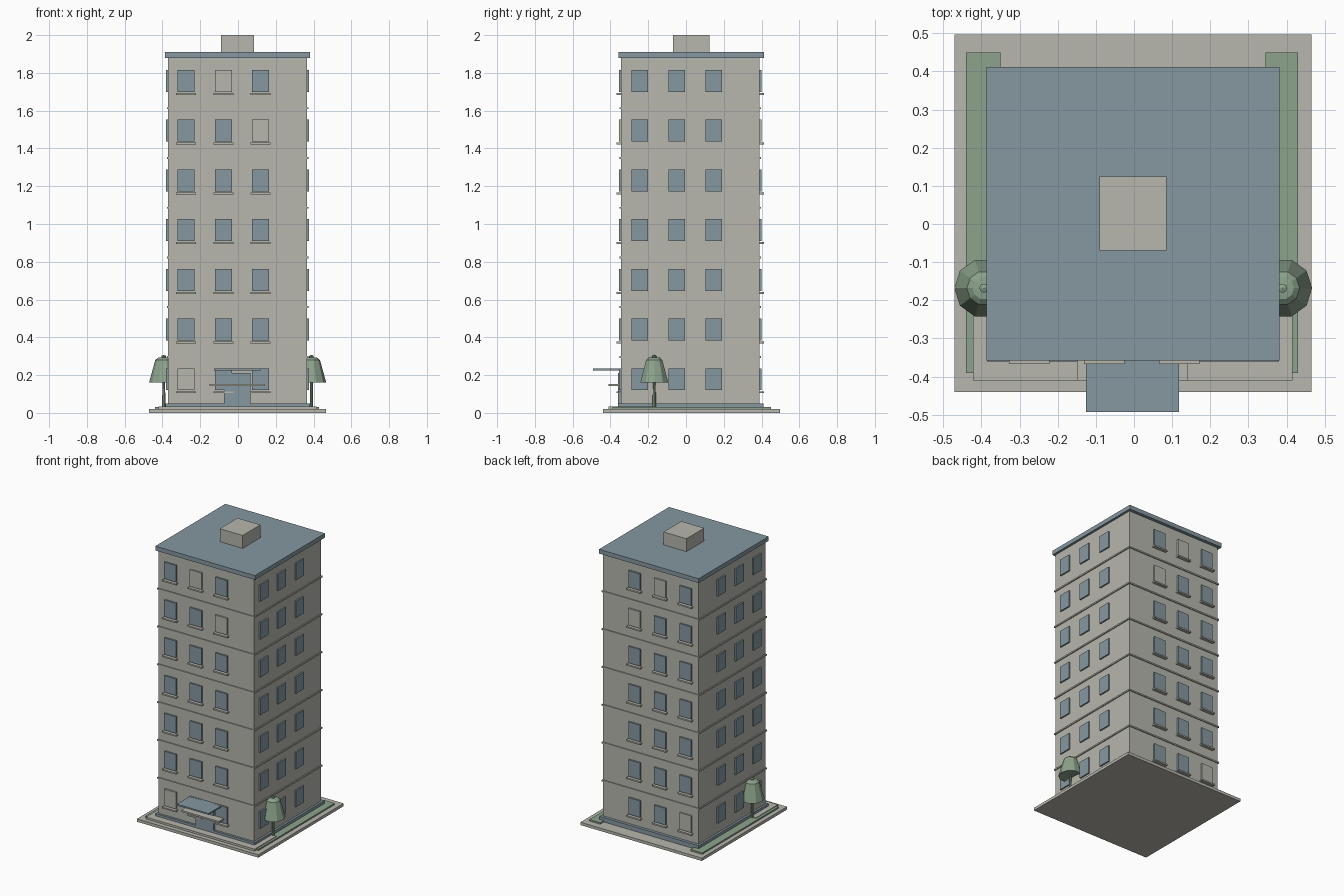
import bpy, bmesh

cube = bpy.data.objects.get("Cube")
if cube:
    bpy.data.objects.remove(cube, do_unlink=True)


def material(name, r, g, b):
    m = bpy.data.materials.new(name)
    m.use_nodes = True
    m.diffuse_color = (r, g, b, 1)
    m.node_tree.nodes["Principled BSDF"].inputs["Base Color"].default_value = (r, g, b, 1)
    return m


STONE = material("warm_grey_stone", 0.474, 0.468, 0.418)
BLUE = material("slate_blue", 0.235, 0.314, 0.352)
GREEN = material("soft_green", 0.262, 0.366, 0.262)


def add_object(name, bm, mat):
    mesh = bpy.data.meshes.new(name)
    bmesh.ops.recalc_face_normals(bm, faces=bm.faces)
    bm.to_mesh(mesh)
    bm.free()
    mesh.materials.append(mat)
    obj = bpy.data.objects.new(name, mesh)
    bpy.context.collection.objects.link(obj)
    return obj


def box(name, mat, x, y, z):
    """Box from (low, high) ranges on each axis."""
    bm = bmesh.new()
    bmesh.ops.create_cube(bm, size=1)
    for v in bm.verts:
        v.co = [(lo + hi) / 2 + c * (hi - lo) for c, (lo, hi) in zip(v.co, (x, y, z))]
    return add_object(name, bm, mat)


# Main block, roof and ground slabs
WX, WY = (-0.37, 0.365), (-0.345, 0.39)
box("tower_walls", STONE, WX, WY, (0.03, 1.89))
box("plinth", BLUE, (-0.385, 0.38), (-0.36, 0.41), (0.02, 0.05))
box("roof_slab", BLUE, (-0.386, 0.381), (-0.358, 0.412), (1.88, 1.91))
box("roof_hut", STONE, (-0.091, 0.085), (-0.07, 0.125), (1.90, 2.0))
box("ground_slab", STONE, (-0.47, 0.465), (-0.44, 0.497), (0, 0.02))
box("front_path", STONE, (-0.422, 0.415), (-0.41, -0.17), (0.015, 0.034))
box("right_lawn", GREEN, (-0.44, -0.35), (-0.39, 0.45), (0.015, 0.03))
box("left_lawn", GREEN, (0.345, 0.43), (-0.39, 0.45), (0.015, 0.03))

# Windows, sills and floor ledges
FLOORS, PITCH = 7, 0.2633
COLUMNS = (-0.275, -0.078, 0.119)
SIDE_COLUMNS = (-0.245, -0.049, 0.147)
CLOSED = {(0, 0), (5, 2), (6, 1)}
for floor in range(FLOORS):
    low = 0.12 + floor * PITCH
    height = (low, low + 0.116)
    if floor:
        ledge = low - 0.087
        box("floor_ledge", STONE, (WX[0] - 0.007, WX[1] + 0.007),
            (WY[0] - 0.007, WY[1] + 0.007), (ledge - 0.005, ledge + 0.005))
    for face, wall, out in (("front", WY[0], -1), ("back", WY[1], 1)):
        for col, x in enumerate(COLUMNS):
            mat = STONE if (floor, col) in CLOSED else BLUE
            depth = sorted((wall - out * 0.01, wall + out * 0.011))
            box(face + "_window", mat, (x - 0.045, x + 0.045), depth, height)
            depth = sorted((wall - out * 0.01, wall + out * 0.022))
            box(face + "_sill", STONE, (x - 0.053, x + 0.053), depth, (low - 0.016, low - 0.006))
    for face, wall, out in (("right", WX[0], -1), ("left", WX[1], 1)):
        for y in SIDE_COLUMNS:
            depth = sorted((wall - out * 0.01, wall + out * 0.01))
            box(face + "_window", BLUE, depth, (y - 0.044, y + 0.044), height)

# Entrance
box("door", BLUE, (-0.075, 0.065), (-0.36, -0.33), (0.03, 0.21))
box("canopy", BLUE, (-0.126, 0.118), (-0.493, -0.34), (0.225, 0.235))
box("door_ledge", STONE, (-0.15, 0.14), (-0.41, -0.34), (0.143, 0.154))


# Trees: ten-sided crowns on thin trunks
def turned(name, mat, profile, cx, cy, sides=10):
    bm = bmesh.new()
    verts = [bm.verts.new((r, 0, z)) for r, z in profile]
    edges = [bm.edges.new(pair) for pair in zip(verts, verts[1:])]
    bmesh.ops.spin(bm, geom=verts + edges, cent=(0, 0, 0), axis=(0, 0, 1),
                   angle=6.283185, steps=sides)
    bmesh.ops.remove_doubles(bm, verts=bm.verts, dist=0.0005)
    bmesh.ops.translate(bm, verts=bm.verts, vec=(cx, cy, 0))
    return add_object(name, bm, mat)


CROWN = [(0, 0.17), (0.078, 0.16), (0.045, 0.28), (0.03, 0.292), (0.012, 0.294),
         (0.012, 0.302), (0, 0.307)]
TRUNK = [(0, 0.02), (0.009, 0.02), (0.007, 0.175), (0, 0.175)]
for side, x in (("right", -0.393), ("left", 0.389)):
    turned(side + "_tree_crown", GREEN, CROWN, x, -0.168)
    turned(side + "_tree_trunk", GREEN, TRUNK, x, -0.168, 8)
